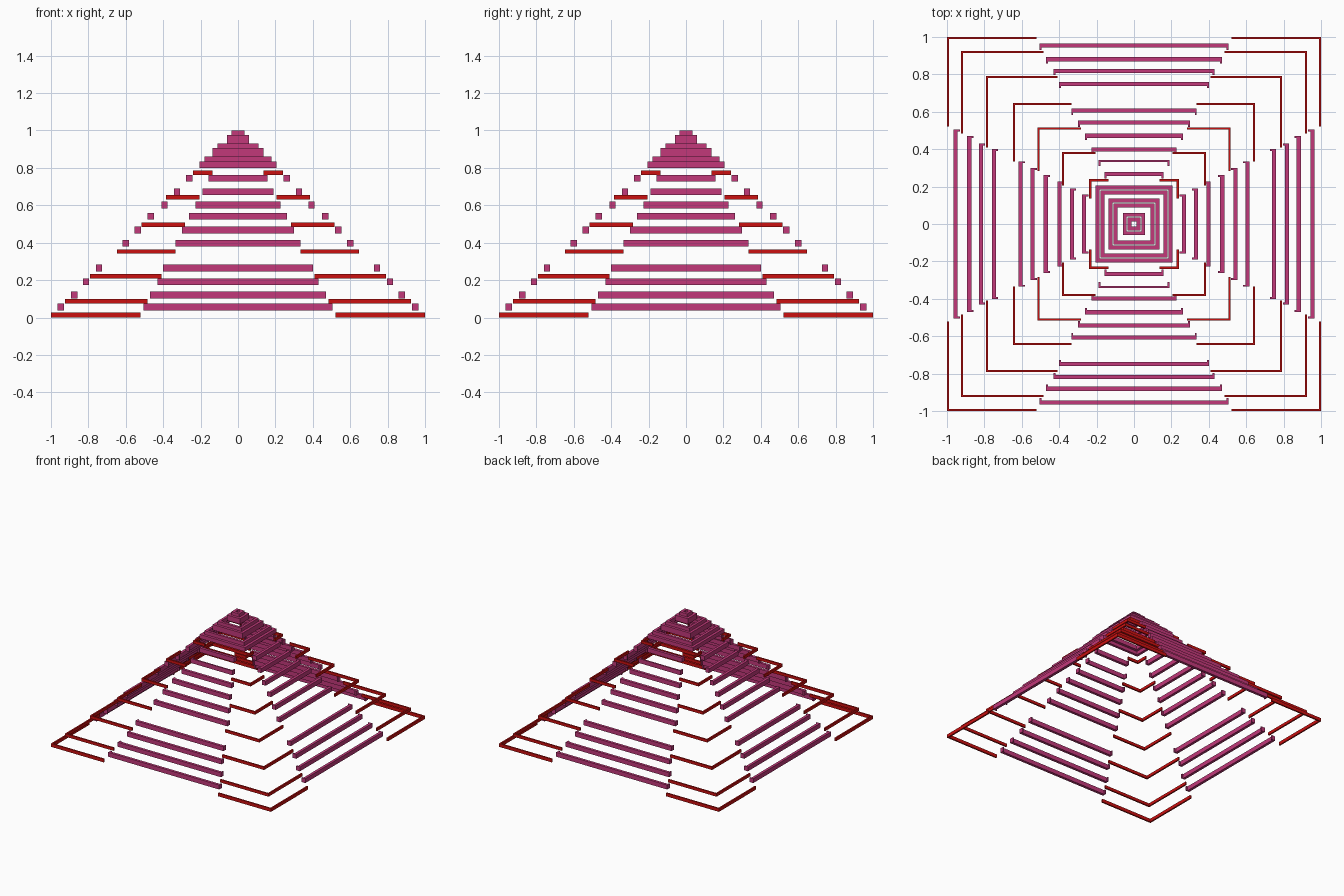
import bpy, bmesh, math
from mathutils import Matrix

if "Cube" in bpy.data.objects:
    bpy.data.objects.remove(bpy.data.objects["Cube"], do_unlink=True)


def material(name, rgb):
    m = bpy.data.materials.new(name)
    m.use_nodes = True
    m.diffuse_color = (*rgb, 1)
    b = m.node_tree.nodes["Principled BSDF"]
    b.inputs["Base Color"].default_value = (*rgb, 1)
    b.inputs["Roughness"].default_value = 0.7
    return m


PINK = material("pink", (0.54, 0.04, 0.195))
RED = material("red", (0.60, 0.005, 0.005))


def prism(bm, outline, z0, z1):
    """Extrude a counter-clockwise outline from z0 up to z1."""
    face = bm.faces.new([bm.verts.new((x, y, z0)) for x, y in outline])
    top = bmesh.ops.extrude_face_region(bm, geom=[face])["geom"]
    verts = [v for v in top if isinstance(v, bmesh.types.BMVert)]
    bmesh.ops.translate(bm, verts=verts, vec=(0, 0, z1 - z0))


def four_way(name, outlines, z0, z1, mat):
    """One outline per side, each turned a further 90 degrees about z."""
    bm = bmesh.new()
    for i in range(4):
        old = set(bm.verts)
        prism(bm, outlines[i % len(outlines)], z0, z1)
        new = [v for v in bm.verts if v not in old]
        bmesh.ops.rotate(bm, verts=new, cent=(0, 0, 0),
                         matrix=Matrix.Rotation(i * math.pi / 2, 3, 'Z'))
    finish(name, bm, mat)


def finish(name, bm, mat):
    bmesh.ops.recalc_face_normals(bm, faces=bm.faces[:])
    me = bpy.data.meshes.new(name)
    bm.to_mesh(me)
    bm.free()
    me.materials.append(mat)
    bpy.context.collection.objects.link(bpy.data.objects.new(name, me))


def bar(r, h, wall, depth=0.034, lip=0.01):
    """Straight bar along the front with short inward returns at its ends."""
    a, b, c = -r, -r + wall, -r + depth
    return [(-h, a), (h, a), (h, c), (h - lip, c),
            (h - lip, b), (lip - h, b), (lip - h, c), (-h, c)]


def bracket(r, inner, w=0.012):
    """L-shaped corner strip."""
    return [(inner, -r), (r, -r), (r, -inner), (r - w, -inner),
            (r - w, w - r), (inner, w - r)]


# Red corner brackets: reach, inner end, bottom, top
BRACKETS = [(1.00, 0.52, 0.000, 0.027), (0.925, 0.485, 0.076, 0.100),
            (0.792, 0.41, 0.209, 0.233), (0.648, 0.335, 0.341, 0.364),
            (0.517, 0.283, 0.485, 0.508), (0.385, 0.207, 0.631, 0.654),
            (0.24, 0.137, 0.763, 0.786)]
for n, (r, inner, z0, z1) in enumerate(BRACKETS, 1):
    four_way(f"corner_brackets_{n}", [bracket(r, inner)], z0, z1, RED)

# Pink side bars: reach, half length, bottom
BARS = [(0.965, 0.505, 0.038), (0.892, 0.47, 0.102), (0.83, 0.43, 0.173),
        (0.76, 0.40, 0.247), (0.618, 0.335, 0.379), (0.553, 0.30, 0.450),
        (0.483, 0.262, 0.523), (0.41, 0.227, 0.583), (0.343, 0.19, 0.655),
        (0.278, 0.157, 0.727)]
for n, (r, h, z0) in enumerate(BARS, 1):
    thin = 0.012 if n == 9 else 0.022
    four_way(f"side_bars_{n}", [bar(r, h, thin), bar(r, h, 0.022)],
             z0, z0 + 0.036, PINK)

# Stepped hollow square rings of the peak: half size, bottom, top
RINGS = [(0.205, 0.800, 0.833), (0.18, 0.825, 0.860), (0.135, 0.860, 0.906),
         (0.11, 0.898, 0.931), (0.06, 0.931, 0.976), (0.035, 0.967, 1.000)]
for n, (r, z0, z1) in enumerate(RINGS, 1):
    w = 0.021
    bm = bmesh.new()
    loops = [[bm.verts.new((sx * s, sy * s, z))
              for sx, sy in ((-1, -1), (1, -1), (1, 1), (-1, 1))]
             for s, z in ((r, z0), (r, z1), (r - w, z1), (r - w, z0))]
    for i in range(4):
        p, q = loops[i], loops[(i + 1) % 4]
        for k in range(4):
            bm.faces.new((p[k], p[(k + 1) % 4], q[(k + 1) % 4], q[k]))
    finish(f"peak_ring_{n}", bm, PINK)
